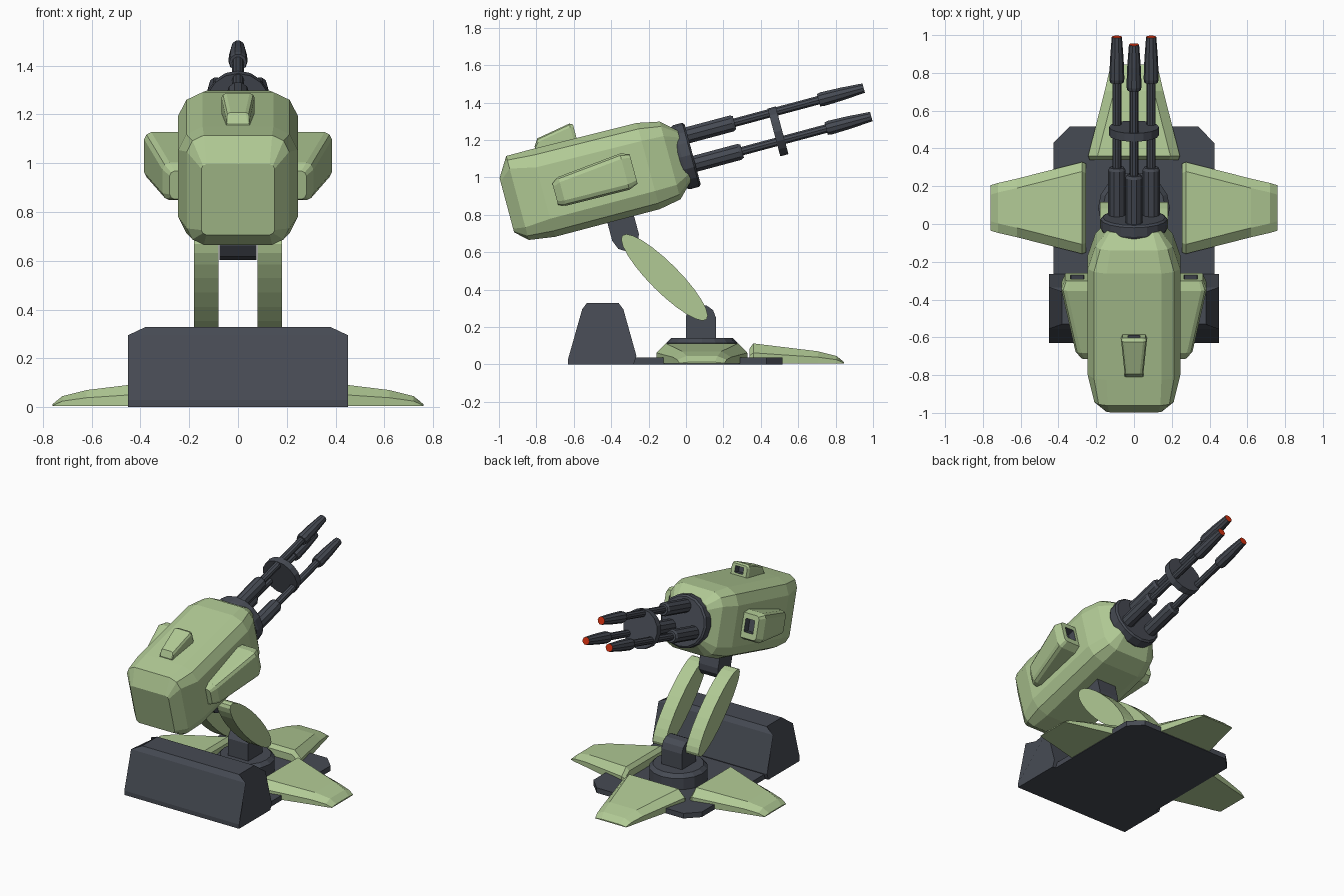
import bpy, bmesh
from math import sin, cos, pi, radians
from mathutils import Matrix, Vector

if "Cube" in bpy.data.objects:
    bpy.data.objects.remove(bpy.data.objects["Cube"])


def material(name, rgb):
    m = bpy.data.materials.new(name)
    m.use_nodes = True
    col = (*rgb, 1)
    m.diffuse_color = col
    m.node_tree.nodes["Principled BSDF"].inputs["Base Color"].default_value = col
    return m


GREEN = material("pale green", (0.44, 0.59, 0.30))
DARK = material("slate grey", (0.062, 0.070, 0.088))
RED = material("muzzle red", (0.65, 0.03, 0.005))

TILT = Matrix.Rotation(radians(15), 4, 'X')
FLAT = Matrix.Identity(4)
MIRROR = Matrix.Scale(-1, 4, (1, 0, 0))


def loft(name, rings, mats, matrix=FLAT, accent_from=None):
    """Skin a list of equal rings and cap both ends; spans from accent_from on use mats[1]."""
    bm = bmesh.new()
    loops = [[bm.verts.new(matrix @ Vector(p)) for p in ring] for ring in rings]
    n = len(loops[0])
    last = len(loops) - 1
    for k in range(last):
        for i in range(n):
            j = (i + 1) % n
            f = bm.faces.new((loops[k][i], loops[k][j], loops[k + 1][j], loops[k + 1][i]))
            f.material_index = int(accent_from is not None and k >= accent_from)
    bm.faces.new(loops[0][::-1])
    end = bm.faces.new(loops[-1])
    end.material_index = int(accent_from is not None)
    bmesh.ops.recalc_face_normals(bm, faces=bm.faces)
    me = bpy.data.meshes.new(name)
    bm.to_mesh(me)
    bm.free()
    for m in mats:
        me.materials.append(m)
    ob = bpy.data.objects.new(name, me)
    bpy.context.collection.objects.link(ob)
    return ob


def section(y, x0, x1, z0, z1, ch):
    """Rectangle across y with two-step bevelled corners."""
    c = [(ch, 0), (ch * 0.33, ch * 0.33), (0, ch)]
    pts = [(x1 - a, z1 - b) for a, b in c]
    pts += [(x1 - a, z0 + b) for a, b in c[::-1]]
    pts += [(x0 + a, z0 + b) for a, b in c]
    pts += [(x0 + a, z1 - b) for a, b in c[::-1]]
    return [(x, y, z) for x, z in pts]


def circle(y, r, n, x=0, z=0):
    return [(x + r * cos(2 * pi * i / n), y, z + r * sin(2 * pi * i / n)) for i in range(n)]


def slab(name, outline, x0, x1, mat, matrix=FLAT):
    """Extrude a side (y, z) outline between two x positions."""
    return loft(name, [[(x, y, z) for y, z in outline] for x in (x0, x1)], [mat], matrix)


# Gun housing
loft("gun_housing", [
    section(-0.705, -0.15, 0.15, 0.92, 1.22, 0.02),
    section(-0.64, -0.21, 0.21, 0.86, 1.325, 0.07),
    section(-0.50, -0.245, 0.245, 0.84, 1.325, 0.10),
    section(0.08, -0.245, 0.245, 0.838, 1.315, 0.10),
    section(0.20, -0.205, 0.205, 0.86, 1.29, 0.08),
    section(0.28, -0.14, 0.14, 0.94, 1.22, 0.04)], [GREEN], TILT)

# Side pods with dark square openings at the front
pod = [section(-0.44, 0.2, 0.28, 1.0, 1.12, 0.02),
       section(-0.40, 0.2, 0.31, 0.985, 1.145, 0.03),
       section(-0.05, 0.2, 0.385, 0.98, 1.18, 0.03),
       section(0.0, 0.2, 0.365, 1.0, 1.165, 0.02),
       section(0.0, 0.265, 0.335, 1.04, 1.13, 0.004),
       section(-0.05, 0.265, 0.335, 1.04, 1.13, 0.004)]
for side, m in (("left", FLAT), ("right", MIRROR)):
    loft(side + "_pod", pod, [GREEN, DARK], m @ TILT, 4)

# Sight box on top, also open at the front
loft("sight_box", [
    section(-0.48, -0.05, 0.05, 1.29, 1.335, 0.01),
    section(-0.455, -0.05, 0.05, 1.29, 1.373, 0.02),
    section(-0.27, -0.068, 0.068, 1.29, 1.405, 0.02),
    section(-0.252, -0.06, 0.06, 1.29, 1.395, 0.015),
    section(-0.252, -0.032, 0.032, 1.335, 1.38, 0.003),
    section(-0.30, -0.032, 0.032, 1.335, 1.38, 0.003)], [GREEN, DARK], TILT, 4)

# Barrel cluster
AXIS = 1.076
loft("barrel_mount", [circle(y, r, 16, z=AXIS) for y, r in
                      ((0.25, 0.17), (0.265, 0.177), (0.315, 0.177), (0.325, 0.165))], [DARK], TILT)
loft("barrel_brace", [circle(y, 0.132, 16, z=AXIS) for y in (0.775, 0.82)], [DARK], TILT)
BARREL = [(0.30, 0.046), (0.57, 0.046), (0.585, 0.038), (0.585, 0.024), (1.05, 0.024),
          (1.05, 0.036), (1.07, 0.04), (1.18, 0.036), (1.30, 0.027)]
for k in range(3):
    a = pi / 2 + k * 2 * pi / 3
    x, z = 0.105 * cos(a), AXIS + 0.105 * sin(a)
    loft("barrel_%d" % (k + 1), [circle(y, r, 10, x, z) for y, r in BARREL],
         [DARK, RED], TILT, len(BARREL) - 1)

# Neck under the housing
slab("neck_bracket", [(-0.21, 0.87), (-0.21, 0.74), (-0.19, 0.69), (-0.15, 0.665),
                      (-0.11, 0.668), (-0.075, 0.70), (-0.063, 0.74), (-0.063, 0.87)],
     -0.075, 0.075, DARK, TILT)

# Lens shaped support arms
arm = []
for i in range(24):
    t = 2 * pi * i / 24
    u, v = 0.318 * cos(t), 0.078 * sin(t)
    arm.append((-0.115 + (u + v) * 0.707, 0.465 + (v - u) * 0.707))
slab("left_arm", arm, 0.08, 0.18, GREEN)
slab("right_arm", arm, -0.18, -0.08, GREEN)

# Pedestal
slab("pedestal_post", [(0.0, 0.1), (0.0, 0.26), (0.025, 0.30), (0.06, 0.318),
                       (0.11, 0.315), (0.145, 0.29), (0.16, 0.25), (0.16, 0.1)],
     -0.08, 0.08, DARK)
CENTRE = Matrix.Translation((0, 0.085, 0))
UP = CENTRE @ Matrix.Rotation(pi / 2, 4, 'X')
loft("turntable", [circle(y, r, 16) for y, r in
                   ((0.02, 0.19), (0.115, 0.19), (0.14, 0.165))], [DARK], UP)

# Ground plate with clipped front corners
plate = [(-0.425, -0.4), (0.425, -0.4), (0.425, 0.43), (0.34, 0.515), (-0.34, 0.515), (-0.425, 0.43)]
loft("ground_plate", [[(x, y, z) for x, y in plate] for z in (0, 0.036)], [DARK])


# Three splayed feet, one shape turned around the pedestal
def foot_section(y, w, h):
    return [(-w, y, 0.004), (-w, y, h * 0.55), (-w + 0.05, y, h),
            (w - 0.05, y, h), (w, y, h * 0.55), (w, y, 0.004)]


foot = [foot_section(*s) for s in
        ((0.255, 0.235, 0.085), (0.275, 0.243, 0.112), (0.62, 0.155, 0.07),
         (0.72, 0.132, 0.045), (0.76, 0.12, 0.012))]
for name, angle in (("front", 0), ("left", -90), ("right", 90)):
    loft(name + "_foot", foot, [GREEN], CENTRE @ Matrix.Rotation(radians(angle), 4, 'Z'))

# Counterweight block, tapered with clipped top ends
block = [(-0.63, 0), (-0.63, 0.03), (-0.555, 0.295), (-0.53, 0.328),
         (-0.36, 0.328), (-0.335, 0.295), (-0.265, 0.045), (-0.28, 0)]
inner = [(0.38 if z > 0.3 else 0.45, y, z) for y, z in block]
loft("counterweight", [[(-x, y, z) for x, y, z in inner], inner], [DARK])
